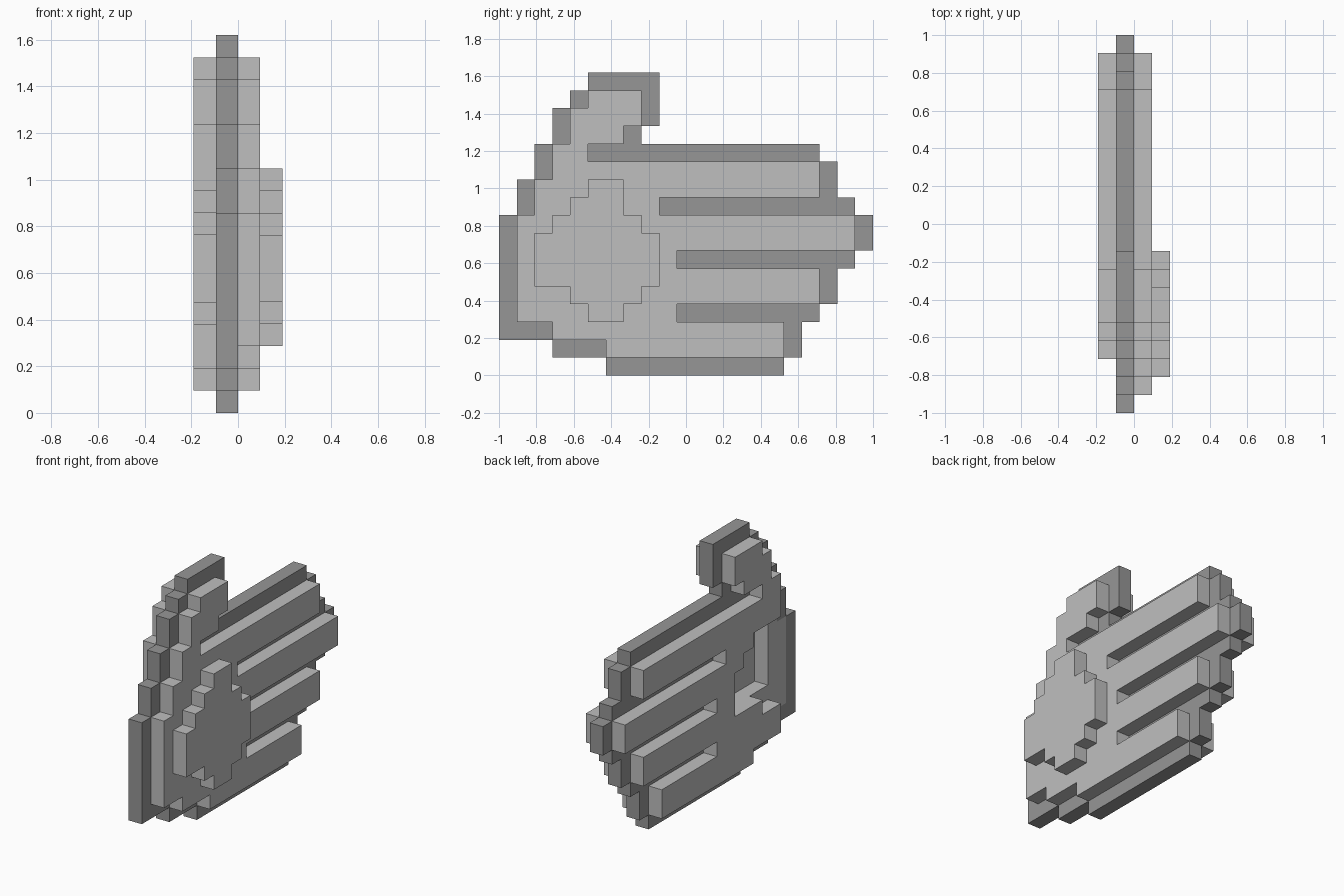
import bpy, bmesh
from mathutils import Vector

cube = bpy.data.objects.get("Cube")
if cube:
    bpy.data.objects.remove(cube, do_unlink=True)

U = 2 / 21  # size of one block


def material(name, value):
    m = bpy.data.materials.new(name)
    m.use_nodes = True
    colour = (value, value, value, 1)
    m.diffuse_color = colour
    bsdf = m.node_tree.nodes["Principled BSDF"]
    bsdf.inputs["Base Color"].default_value = colour
    bsdf.inputs["Roughness"].default_value = 0.9
    return m


MATS = [material("light_grey", 0.52), material("dark_grey", 0.305)]


def cells(first_row, spans):
    """Blocks (column, row) from one (start, end) span per row."""
    return {(j, first_row + i) for i, (a, b) in enumerate(spans) for j in range(a, b)}


# Full hand silhouette, bottom row to thumb tip
hand = cells(0, [(6, 16), (3, 17), (0, 17), (0, 18), (0, 19), (0, 19), (0, 20),
                 (0, 21), (0, 21), (1, 20), (1, 19), (2, 19), (2, 18),
                 (3, 8), (3, 9), (4, 9), (5, 9)])
# Raised area inside the border, with gaps between the fingers
raised = cells(1, [(6, 16), (3, 16), (1, 10), (1, 18), (1, 18), (1, 10),
                   (1, 20), (1, 20), (2, 9), (2, 18), (3, 18), (3, 5),
                   (4, 7), (4, 8), (5, 8)])
# Opening cut into the palm side, running out to the front edge
opening = cells(3, [(0, 3), (0, 5), (0, 8), (0, 8), (0, 8), (0, 7), (0, 6), (0, 3)])
# Deeper pocket in the middle slab
pocket = cells(5, [(3, 8), (3, 8), (3, 8), (3, 7), (3, 6)])
# Round pad on the outer side
pad = cells(3, [(5, 7), (4, 8), (2, 9), (2, 9), (2, 9), (3, 8), (4, 7), (5, 7)])

# Layers: name -> (index along x, blocks)
LAYERS = {
    "palm_side": (-2, raised - opening),
    "hand_core": (-1, hand - pocket),
    "outer_side": (0, raised),
    "round_pad": (1, pad),
}
solid = {(i, j, k) for i, blocks in LAYERS.values() for j, k in blocks}


def build_layer(name, i, blocks):
    """Outer skin of one block layer, merged into large flat faces."""
    bm = bmesh.new()
    for j, k in blocks:
        # The core is dark only along its border
        mat = 1 if name == "hand_core" and (j, k) not in raised else 0
        c = Vector((i + 0.5, j + 0.5, k + 0.5))
        for axis in range(3):
            for sign in (-1, 1):
                n = Vector((0, 0, 0))
                n[axis] = sign
                if (i + int(n.x), j + int(n.y), k + int(n.z)) in solid:
                    continue
                a = Vector((0, 0, 0))
                a[(axis + 1) % 3] = 0.5
                b = n.cross(a)
                mid = c + n * 0.5
                corners = [mid - a - b, mid + a - b, mid + a + b, mid - a + b]
                f = bm.faces.new([bm.verts.new(p * U - Vector((0, 1, 0)))
                                  for p in corners])
                f.material_index = mat
    bmesh.ops.remove_doubles(bm, verts=bm.verts, dist=U * 0.01)
    bmesh.ops.dissolve_limit(bm, angle_limit=0.01, verts=bm.verts,
                             edges=bm.edges, delimit={'MATERIAL'})
    mesh = bpy.data.meshes.new(name)
    bm.to_mesh(mesh)
    bm.free()
    for m in MATS:
        mesh.materials.append(m)
    bpy.context.collection.objects.link(bpy.data.objects.new(name, mesh))


for layer_name, (index, blocks) in LAYERS.items():
    build_layer(layer_name, index, blocks)
